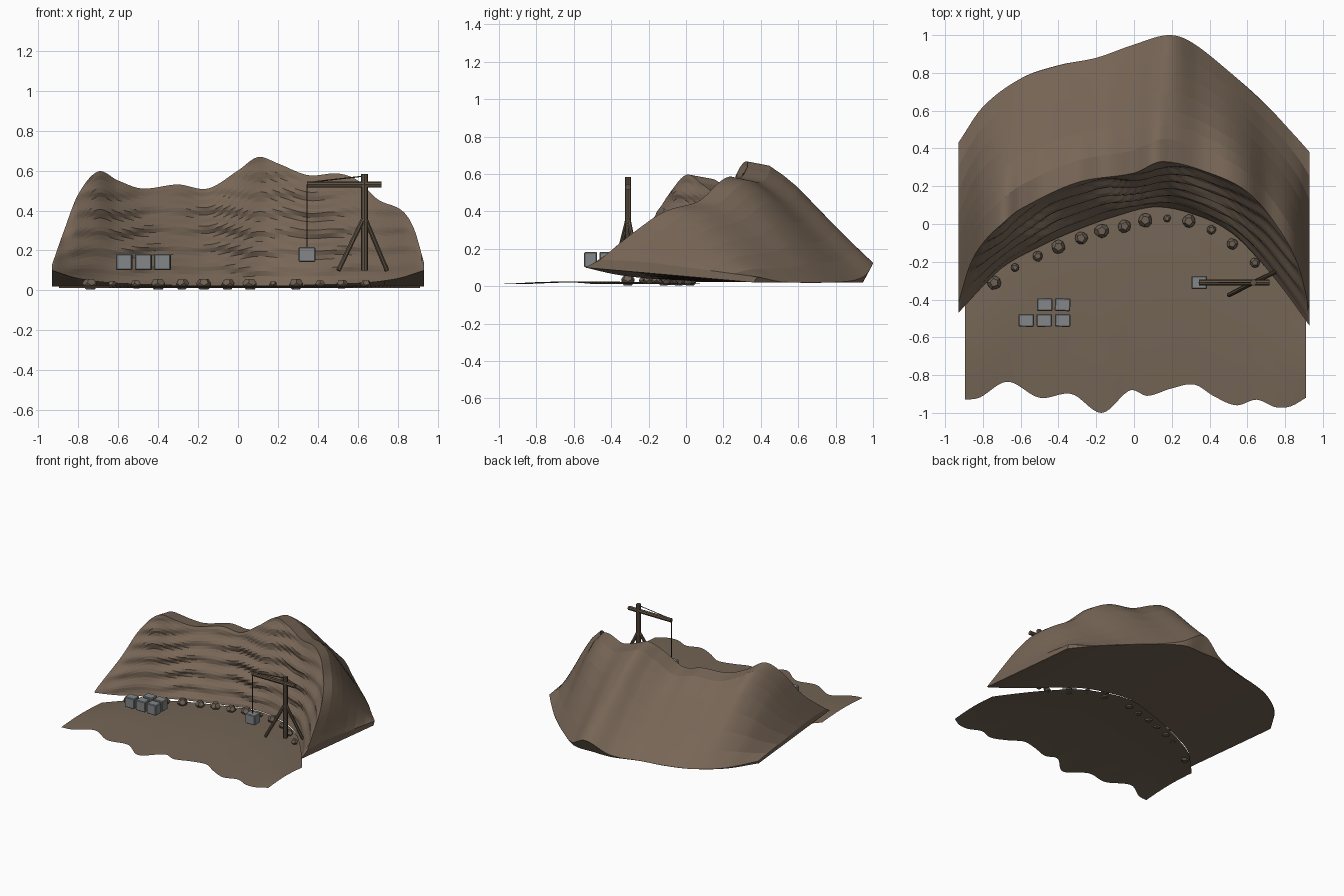
import bpy, bmesh, math, random
from mathutils import Vector

if "Cube" in bpy.data.objects:
    bpy.data.objects.remove(bpy.data.objects["Cube"])

random.seed(4)


def material(name, rgb):
    m = bpy.data.materials.new(name)
    m.diffuse_color = (*rgb, 1)
    m.use_nodes = True
    m.node_tree.nodes["Principled BSDF"].inputs["Base Color"].default_value = m.diffuse_color
    return m


EARTH = material("earth brown", (0.185, 0.133, 0.094))
FLOOR = material("floor brown", (0.175, 0.130, 0.092))
RUBBLE = material("rubble brown", (0.150, 0.117, 0.086))
WOOD = material("dark timber", (0.115, 0.085, 0.056))
STONE = material("cut stone grey", (0.230, 0.240, 0.245))
ROPE = material("rope", (0.070, 0.054, 0.040))


def make(name, bm, mat):
    bmesh.ops.recalc_face_normals(bm, faces=bm.faces)
    me = bpy.data.meshes.new(name)
    bm.to_mesh(me)
    bm.free()
    me.materials.append(mat)
    ob = bpy.data.objects.new(name, me)
    bpy.context.collection.objects.link(ob)
    return ob


def curve(pts):
    """Smooth function through (x, value) points."""
    n = len(pts)
    slope = []
    for i in range(n):
        a, b = pts[max(i - 1, 0)], pts[min(i + 1, n - 1)]
        slope.append((b[1] - a[1]) / (b[0] - a[0]))

    def f(x):
        i = 0
        while i < n - 2 and x > pts[i + 1][0]:
            i += 1
        (x0, v0), (x1, v1) = pts[i], pts[i + 1]
        h = x1 - x0
        t = min(max((x - x0) / h, 0), 1)
        return ((2 * t**3 - 3 * t**2 + 1) * v0 + (t**3 - 2 * t**2 + t) * h * slope[i]
                + (3 * t**2 - 2 * t**3) * v1 + (t**3 - t**2) * h * slope[i + 1])
    return f


# plan and height curves of the quarry
foot_y = curve([(-.93, -.47), (-.7, -.235), (-.5, -.12), (-.31, -.035), (-.1, .04), (.12, .09),
                (.35, .04), (.52, -.05), (.67, -.2), (.8, -.36), (.93, -.54)])
foot_z = curve([(-.93, .10), (-.8, .06), (-.6, .036), (0, .022), (.6, .036), (.8, .06), (.93, .10)])
rim_y = curve([(-.93, -.42), (-.87, -.22), (-.8, -.1), (-.7, 0), (-.6, .08), (-.3, .22), (0, .27),
               (.15, .33), (.4, .27), (.6, .17), (.75, 0), (.87, -.22), (.93, -.46)])
rim_z = curve([(-.93, .13), (-.87, .3), (-.8, .48), (-.7, .595), (-.6, .55), (-.48, .51), (-.3, .53),
               (-.15, .51), (0, .6), (.1, .667), (.2, .635), (.35, .577), (.5, .585), (.6, .55),
               (.7, .455), (.82, .4), (.88, .31), (.93, .14)])
back_y = curve([(-.93, .43), (-.8, .62), (-.6, .77), (-.4, .84), (-.2, .88), (0, .95), (.18, 1),
                (.3, .965), (.5, .81), (.7, .63), (.85, .47), (.93, .38)])
back_z = curve([(-.93, .04), (-.7, .022), (-.2, .022), (0, .04), (.18, .125), (.34, .045), (.5, .022),
                (.8, .022), (.93, .05)])
front_y = curve([(-.9, -.93), (-.82, -.92), (-.67, -.835), (-.5, -.92), (-.33, -.9), (-.17, -1),
                 (-.02, -.88), (.07, -.91), (.2, -.87), (.32, -.85), (.42, -.91), (.54, -.96),
                 (.65, -.93), (.75, -.97), (.83, -.965), (.91, -.92)])


def hill_section(x):
    """Closed cross-section: layered cliff, rim, back slope, undercut base."""
    fy, fz, ry, rz, by, bz = (f(x) for f in (foot_y, foot_z, rim_y, rim_z, back_y, back_z))
    pts = []
    rows = 26
    for i in range(rows + 1):
        u = i / rows
        z = fz + (rz - fz) * u
        fade = math.sqrt(math.sin(math.pi * u) if 0 < u < 1 else 0) * min(1, (.94 - abs(x)) * 8)
        layer = math.sin(z * 65 + .7 * math.sin(6 * x) + .5 * math.sin(19 * x))
        layer *= .75 + .25 * math.sin(13 * x + 8 * z)
        pts.append((x, fy + (ry - fy) * u - .018 * fade * layer, z))
    for t, s in ((.18, .96), (.29, .87), (.4, .76), (.55, .57), (.7, .375), (.85, .185), (1, 0)):
        pts.append((x, ry + (by - ry) * t, bz + (rz - bz) * s))
    pts.append((x, by - .55 * (bz - .02), .02))
    return pts


# hill with cliff face, lofted along x
bm = bmesh.new()
COLS = 150
rings = [[bm.verts.new(p) for p in hill_section(-.93 + 1.86 * i / COLS)] for i in range(COLS + 1)]
for a, b in zip(rings, rings[1:]):
    for j in range(len(a)):
        k = (j + 1) % len(a)
        bm.faces.new((a[j], a[k], b[k], b[j]))
bm.faces.new(rings[0])
bm.faces.new(rings[-1])
make("quarry_hill", bm, EARTH)

# quarry floor, a thin sheet from the wavy front edge to the cliff foot
bm = bmesh.new()
strips = []
for i in range(91):
    x = -.895 + 1.805 * i / 90
    y0, y1 = front_y(x), foot_y(x) + .012
    strips.append([bm.verts.new((x, y0 + (y1 - y0) * j / 8, .012 + .012 * math.sin(math.pi * j / 8)))
                   for j in range(9)])
for a, b in zip(strips, strips[1:]):
    for j in range(8):
        bm.faces.new((a[j], b[j], b[j + 1], a[j + 1]))
floor = make("quarry_floor", bm, FLOOR)
if floor.data.polygons[0].normal.z < 0:
    floor.data.flip_normals()

# rubble along the cliff foot: rough twelve-sided stones
rubble = [(-.74, -.31, .038), (-.63, -.23, .022), (-.51, -.17, .028), (-.4, -.12, .037),
          (-.28, -.075, .035), (-.17, -.037, .038), (-.05, -.012, .035), (.06, .02, .037),
          (.175, .03, .02), (.29, .015, .036), (.41, -.03, .025), (.52, -.105, .03), (.64, -.205, .026)]
for n, (x, y, r) in enumerate(rubble):
    bm = bmesh.new()
    for z, rad, turn in ((.795, .607, 0), (.188, .982, 0), (-.188, .982, .5), (-.795, .607, .5)):
        for k in range(5):
            a = math.tau * (k + turn) / 5
            q = r * random.uniform(.93, 1.07)
            bm.verts.new((q * rad * math.cos(a), q * rad * math.sin(a), r * z * .9))
    bmesh.ops.convex_hull(bm, input=bm.verts)
    ob = make(f"rubble_{n + 1}", bm, RUBBLE)
    ob.location = (x, y, .031)
    ob.rotation_euler.z = random.uniform(0, 6)


def block(name, loc, size, turn=0):
    bm = bmesh.new()
    bmesh.ops.create_cube(bm, size=1)
    bmesh.ops.scale(bm, vec=size, verts=bm.verts)
    bmesh.ops.bevel(bm, geom=bm.edges[:], offset=.005, segments=1, affect='EDGES')
    ob = make(name, bm, STONE)
    ob.location = loc
    ob.rotation_euler.z = turn


# cut stone blocks
for n, (x, y) in enumerate([(-.57, -.51), (-.475, -.51), (-.378, -.51), (-.472, -.427), (-.378, -.427)]):
    block(f"cut_block_{n + 1}", (x, y, .142), (.082, .068, .081), random.uniform(-.05, .05))
block("hanging_block", (.345, -.31, .18), (.083, .07, .076))


def beam(name, a, b, r, mat, sides=8):
    a, b = Vector(a), Vector(b)
    bm = bmesh.new()
    bmesh.ops.create_cone(bm, cap_ends=True, segments=sides, radius1=r, radius2=r, depth=(b - a).length)
    ob = make(name, bm, mat)
    ob.location = (a + b) / 2
    ob.rotation_mode = 'QUATERNION'
    ob.rotation_quaternion = (b - a).to_track_quat('Z', 'Y')


# timber crane
beam("crane_mast", (.632, -.31, .1), (.632, -.31, .583), .017, WOOD)
beam("crane_jib", (.345, -.31, .53), (.717, -.31, .53), .016, WOOD)
beam("crane_leg_left", (.502, -.376, .1), (.632, -.31, .37), .012, WOOD)
beam("crane_leg_right", (.745, -.255, .1), (.632, -.31, .37), .012, WOOD)
beam("hoist_rope", (.345, -.31, .21), (.345, -.31, .53), .003, ROPE, 6)
beam("stay_rope", (.345, -.31, .54), (.63, -.31, .572), .003, ROPE, 6)
